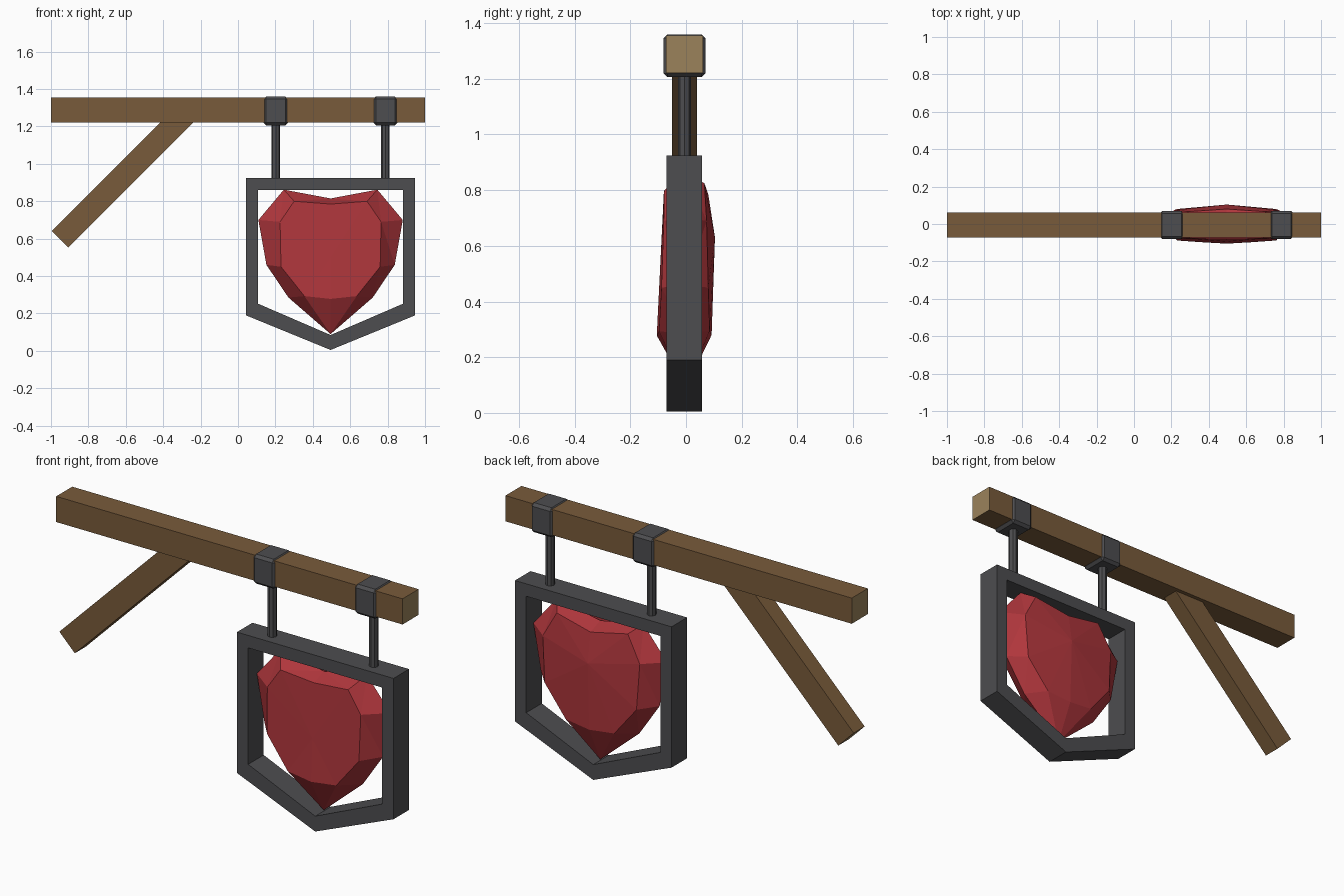
import bpy, bmesh, math
from mathutils import Matrix, Vector

if "Cube" in bpy.data.objects:
    bpy.data.objects.remove(bpy.data.objects["Cube"])


def material(name, rgb):
    m = bpy.data.materials.new(name)
    m.diffuse_color = (*rgb, 1)
    m.use_nodes = True
    m.node_tree.nodes["Principled BSDF"].inputs["Base Color"].default_value = m.diffuse_color
    return m


WOOD = material("brown wood", (0.190, 0.105, 0.043))
CUT = material("pale cut wood", (0.330, 0.225, 0.105))
IRON = material("dark iron", (0.074, 0.074, 0.079))
RED = material("red gem", (0.430, 0.037, 0.045))
Y0 = -0.005    # middle plane of the sign
CX = 0.495     # middle of the hanging panel


def finish(bm, name, *mats):
    bmesh.ops.recalc_face_normals(bm, faces=bm.faces)
    me = bpy.data.meshes.new(name)
    bm.to_mesh(me)
    bm.free()
    ob = bpy.data.objects.new(name, me)
    bpy.context.collection.objects.link(ob)
    for m in mats:
        me.materials.append(m)
    return ob


def box(name, center, size, *mats, angle=0.0, bevel=0.0):
    bm = bmesh.new()
    bmesh.ops.create_cube(bm, size=1)
    bmesh.ops.scale(bm, vec=size, verts=bm.verts)
    if bevel:
        bmesh.ops.bevel(bm, geom=bm.edges[:], offset=bevel, segments=1, affect='EDGES')
    if len(mats) > 1:      # sawn ends get the second colour
        bm.normal_update()
        for f in bm.faces:
            f.material_index = int(abs(f.normal.x) > 0.9)
    bm.transform(Matrix.Translation(center) @ Matrix.Rotation(angle, 4, 'Y'))
    return finish(bm, name, *mats)


# Wooden beam and diagonal brace
box("beam", (0, Y0, 1.288), (2, 0.132, 0.134), WOOD, CUT)
a, b = Vector((-0.952, Y0, 0.597)), Vector((-0.285, Y0, 1.264))
box("brace", (a + b) / 2, ((b - a).length, 0.09, 0.126), WOOD, CUT, angle=-math.pi / 4)

# Iron collars with hanging rods
for side, x in (("left", 0.202), ("right", 0.788)):
    box(side + "_collar", (x, Y0, 1.283), (0.13, 0.15, 0.154), IRON, bevel=0.014)
    bm = bmesh.new()
    bmesh.ops.create_cone(bm, cap_ends=True, segments=8, radius1=0.023, radius2=0.023,
                          depth=0.32, matrix=Matrix.Translation((x, Y0, 1.065)))
    finish(bm, side + "_rod", IRON)

# Shield-shaped iron frame: outer and inner outline, extruded in depth
outer = [(-0.452, 0.925), (-0.452, 0.19), (0, 0.005), (0.452, 0.19), (0.452, 0.925)]
inner = [(-0.387, 0.86), (-0.387, 0.252), (0, 0.085), (0.387, 0.252), (0.387, 0.86)]
bm = bmesh.new()
loops = [[bm.verts.new((CX + x, y, z)) for x, z in pts]
         for pts, y in ((outer, -0.07), (outer, 0.058), (inner, 0.058), (inner, -0.07))]
for k in range(4):
    p, q = loops[k], loops[(k + 1) % 4]
    for i in range(5):
        j = (i + 1) % 5
        bm.faces.new((p[i], p[j], q[j], q[i]))
finish(bm, "frame", IRON)

# Faceted heart: half profiles (offset, y, z), mirrored into closed rings
rim = [(0, 0, .815), (.25, 0, .862), (.386, 0, .70), (.343, 0, .46), (.225, 0, .285), (0, 0, .09)]
front = [(0, -.08, .785), (.195, -.078, .80), (.27, -.08, .69), (.265, -.088, .45),
         (.14, -.097, .293), (0, -.105, .278)]
back = [(0, .08, .785), (.205, .066, .825), (.28, .074, .69), (.265, .08, .45),
        (.14, .085, .295), (0, .092, .28)]
bm = bmesh.new()


def ring(half):
    pts = half + [(-x, y, z) for x, y, z in half[-2:0:-1]]
    return [bm.verts.new((CX + x, y, z)) for x, y, z in pts]


rim_v, front_v, back_v = ring(rim), ring(front), ring(back)
peaks = (bm.verts.new((CX, -.094, .5)), bm.verts.new((CX, .104, .63)))
for face_ring, peak in zip((front_v, back_v), peaks):
    for i in range(10):
        j = (i + 1) % 10
        bm.faces.new((face_ring[i], face_ring[j], peak))
        bm.faces.new((rim_v[i], rim_v[j], face_ring[j], face_ring[i]))
bmesh.ops.triangulate(bm, faces=[f for f in bm.faces if len(f.verts) > 3])
finish(bm, "heart_gem", RED)
